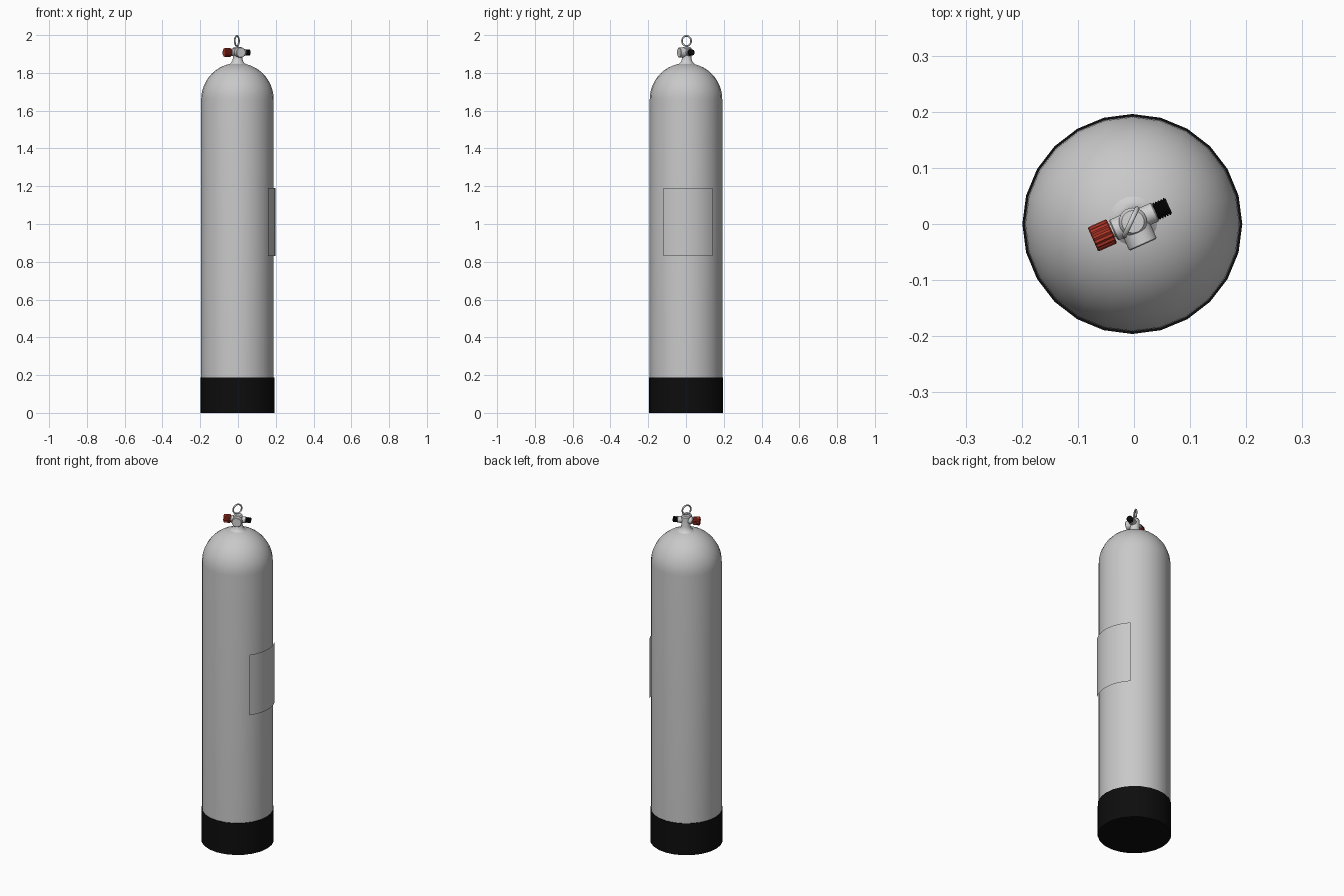
import bpy
import bmesh
from math import sin, cos, pi, radians
from mathutils import Matrix, Vector

if "Cube" in bpy.data.objects:
    bpy.data.objects.remove(bpy.data.objects["Cube"], do_unlink=True)


def material(name, rgb, metallic=0.0):
    mat = bpy.data.materials.new(name)
    mat.use_nodes = True
    mat.diffuse_color = (*rgb, 1)
    bsdf = mat.node_tree.nodes["Principled BSDF"]
    bsdf.inputs["Base Color"].default_value = (*rgb, 1)
    bsdf.inputs["Metallic"].default_value = metallic
    return mat


GREY = material("tank grey", (0.58, 0.58, 0.58))
STEEL = material("valve steel", (0.64, 0.64, 0.64))
BLACK = material("black rubber", (0.004, 0.004, 0.004))
RED = material("knob red", (0.42, 0.035, 0.02))


def finish(obj, mat, angle=35):
    obj.data.materials.append(mat)
    bpy.ops.object.select_all(action="DESELECT")
    obj.select_set(True)
    bpy.context.view_layer.objects.active = obj
    bpy.ops.object.shade_smooth_by_angle(angle=radians(angle))
    return obj


def lathe(name, profile, mat, origin, axis=(0, 0, 1), sides=24, flute=0.0,
          arc=(0, 2 * pi), angle=35):
    """Sweep (radius, height) points around an axis; flute alternates the radius."""
    turn = Vector((0, 0, 1)).rotation_difference(Vector(axis)).to_matrix().to_4x4()
    place = Matrix.Translation(origin) @ turn
    bm = bmesh.new()
    rows = []
    for r, h in profile:
        row = []
        for i in range(sides + 1):
            a = arc[0] + (arc[1] - arc[0]) * i / sides
            rr = r * (1 - flute * (i % 2))
            row.append(bm.verts.new(place @ Vector((rr * cos(a), rr * sin(a), h))))
        rows.append(row)
    for low, high in zip(rows, rows[1:]):
        for i in range(sides):
            bm.faces.new((low[i], low[i + 1], high[i + 1], high[i]))
    bmesh.ops.remove_doubles(bm, verts=bm.verts, dist=0.00005)
    mesh = bpy.data.meshes.new(name)
    bm.to_mesh(mesh)
    bm.free()
    obj = bpy.data.objects.new(name, mesh)
    bpy.context.collection.objects.link(obj)
    return finish(obj, mat, angle)


def rod(name, r, start, end, mat, axis, bevel=0.002, **kw):
    """Closed cylinder with lightly chamfered ends along an axis from the valve centre."""
    profile = [(0, start), (r - bevel, start), (r, start + bevel),
               (r, end - bevel), (r - bevel, end), (0, end)]
    return lathe(name, profile, mat, VALVE, axis, **kw)


BASE = (-0.003, 0, 0)
VALVE = (-0.002, 0.004, 1.908)
TANK_R = 0.192
SHOULDER = 1.66

# Cylinder body with a rounded shoulder
dome = [(TANK_R * cos(i * pi / 24), SHOULDER + TANK_R * sin(i * pi / 24))
        for i in range(13)]
lathe("tank_body", [(0, 0.01), (TANK_R, 0.01)] + dome, GREY, BASE)

# Rubber boot around the foot
lathe("tank_boot", [(0, 0), (0.196, 0), (0.196, 0.188), (TANK_R - 0.002, 0.188)],
      BLACK, BASE)

# Thin curved label on the left side
lathe("side_label", [(0.201, 0.83), (0.201, 1.19)], GREY, BASE, sides=12,
      arc=(radians(-36), radians(44)))

# Neck flaring up into the valve block
lathe("valve_neck", [(0.05, 1.842), (0.036, 1.852), (0.029, 1.862), (0.025, 1.876),
                     (0.025, 1.93), (0.02, 1.937), (0, 1.939)],
      STEEL, (VALVE[0], VALVE[1], 0))

# Horizontal valve arms
turn = radians(24)
along = (cos(turn), sin(turn), 0)
across = (sin(turn), -cos(turn), 0)
rod("knob_collar", 0.02, -0.038, 0, STEEL, along)
rod("knob_stem", 0.012, -0.043, -0.03, STEEL, along)
rod("outlet_arm", 0.018, 0, 0.044, STEEL, along)
rod("front_port", 0.027, 0, 0.045, STEEL, across)

# Fluted red hand knob
rod("hand_knob", 0.0235, -0.078, -0.041, RED, along, sides=32, flute=0.09, angle=20)

# Black threaded outlet
thread = [(0, 0.042), (0.014, 0.042)]
turns = 5
for i in range(turns):
    h = 0.046 + i * 0.005
    thread += [(0.0135, h - 0.002), (0.0165, h), (0.0165, h + 0.001)]
thread += [(0.0135, 0.07), (0, 0.07)]
lathe("threaded_outlet", thread, BLACK, VALVE, along, sides=20)

# Lifting ring on top
bpy.ops.mesh.primitive_torus_add(
    major_radius=0.0265, minor_radius=0.0045, major_segments=28, minor_segments=10,
    location=(-0.006, 0.003, 1.969), rotation=(pi / 2, 0, radians(65)))
ring = bpy.context.object
ring.name = "lifting_ring"
finish(ring, STEEL, 60)
